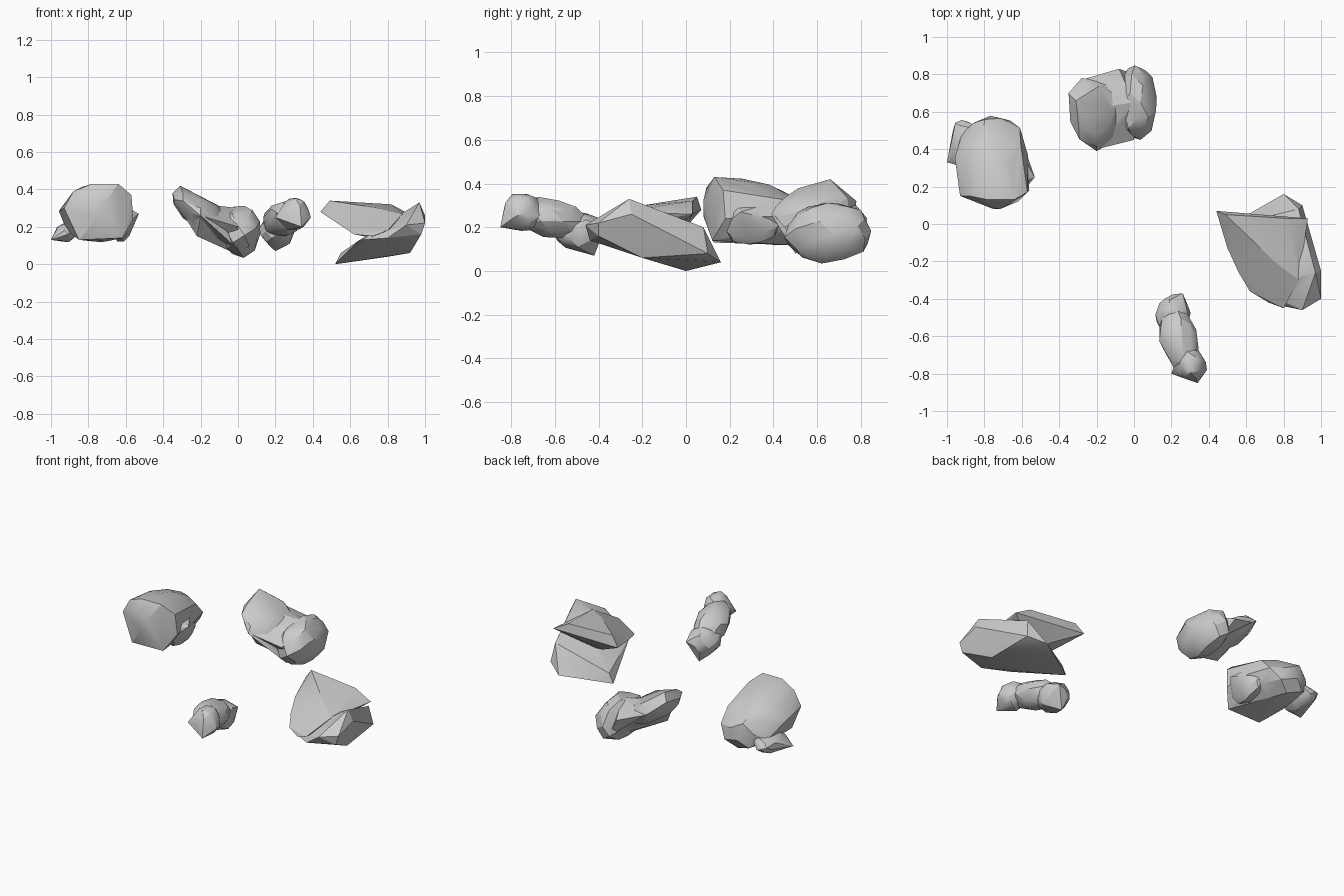
import bpy
import bmesh
import math
import random
from mathutils import Euler, Vector

cube = bpy.data.objects.get("Cube")
if cube:
    bpy.data.objects.remove(cube, do_unlink=True)

random.seed(4)
stone = bpy.data.materials.new("pale grey stone")
stone.use_nodes = True
colour = (0.6, 0.6, 0.6, 1)
stone.diffuse_color = colour
stone.node_tree.nodes["Principled BSDF"].inputs["Base Color"].default_value = colour


def pebble(centre, size, turn=(0, 0, 0), count=40):
    """Points spread evenly over a slightly uneven, turned ellipsoid."""
    rotation = Euler(turn).to_matrix()
    golden_angle = math.pi * (3 - math.sqrt(5))
    points = []
    for step in range(count):
        height = 1 - 2 * (step + 0.5) / count
        ring = math.sqrt(1 - height * height)
        around = step * golden_angle
        direction = Vector((ring * math.cos(around), ring * math.sin(around), height))
        reach = random.uniform(0.93, 1.08)
        offset = Vector(axis * length * reach for axis, length in zip(direction, size))
        points.append(Vector(centre) + rotation @ offset)
    return points


def chunk(name, points):
    """Faceted convex lump wrapped around its points."""
    bm = bmesh.new()
    for point in points:
        bm.verts.new(point)
    bmesh.ops.convex_hull(bm, input=bm.verts[:])
    spare = [vert for vert in bm.verts if not vert.link_faces]
    bmesh.ops.delete(bm, geom=spare, context="VERTS")
    bmesh.ops.recalc_face_normals(bm, faces=bm.faces[:])
    mesh = bpy.data.meshes.new(name)
    bm.to_mesh(mesh)
    bm.free()
    mesh.materials.append(stone)
    obj = bpy.data.objects.new(name, mesh)
    bpy.context.collection.objects.link(obj)
    return obj


def rock(name, *lumps):
    """Fuse convex lumps into one rock, smooth except at sharp creases."""
    body, *others = [chunk(name, lump) for lump in lumps]
    for other in others:
        union = body.modifiers.new("fuse", "BOOLEAN")
        union.operation = "UNION"
        union.solver = "EXACT"
        union.object = other
    bpy.context.view_layer.update()
    graph = bpy.context.evaluated_depsgraph_get()
    fused = bpy.data.meshes.new_from_object(body.evaluated_get(graph))
    body.modifiers.clear()
    body.data = fused
    for other in others:
        bpy.data.objects.remove(other, do_unlink=True)
    bpy.ops.object.select_all(action="DESELECT")
    body.select_set(True)
    bpy.context.view_layer.objects.active = body
    bpy.ops.object.shade_smooth_by_angle(angle=math.radians(25))


# Rounded rock: main block with a domed front, low side flap, side knob
main_block = pebble(centre=(-.76, .34, .27), size=(.19, .26, .14), turn=(-.3, 0, 0))
domed_front = [
    (-.78, .13, .43), (-.64, .13, .43), (-.88, .15, .39), (-.57, .17, .37),
    (-.93, .15, .3), (-.56, .18, .24), (-.75, .08, .25), (-.85, .13, .13), (-.62, .12, .14),
]
side_flap = pebble(centre=(-.92, .43, .17), size=(.06, .13, .05))
flap_tips = [(-1, .33, .13), (-.8, .5, .25)]
side_knob = pebble(centre=(-.62, .3, .22), size=(.06, .14, .1))
knob_tip = [(-.53, .25, .27)]
rock("rounded_rock", main_block + domed_front, side_flap + flap_tips, side_knob + knob_tip)

# Twin rock: round dome and tall leaning slab, joined by a shallow saddle
dome = pebble(centre=(.01, .65, .18), size=(.11, .2, .14))
slab = pebble(centre=(-.19, .6, .27), size=(.18, .18, .08), turn=(0, .6, 0))
slab_corners = [
    (-.35, .7, .38), (-.31, .66, .42), (-.28, .78, .32), (-.2, .39, .26), (0, .5, .08),
]
saddle = [
    (-.34, .6, .34), (-.2, .4, .26), (-.25, .78, .3), (-.08, .83, .24), (0, .45, .2),
    (-.22, .5, .15), (0, .6, .05), (0, .8, .1), (0, .65, .3),
]
rock("twin_rock", dome, slab + slab_corners, saddle)

# Large rock: broad upper plate over a wedge that climbs to a side ridge
upper_plate = [
    (.44, .07, .28), (.49, .05, .34), (.82, .03, .32), (.93, .03, .26),
    (.5, -.13, .24), (.56, -.26, .2), (.62, -.36, .16), (.72, -.42, .15),
    (.8, -.45, .18), (.75, -.2, .3), (.88, -.3, .27), (.6, 0, .2), (.72, -.1, .14),
]
ridged_wedge = [
    (.52, 0, 0), (.55, 0, .06), (.8, .16, .04), (.9, .1, .08), (.88, .08, .2),
    (.97, -.26, .33), (1, -.25, .26), (1, -.4, .22), (.9, -.46, .21), (.98, -.4, .16),
    (.92, -.2, .06), (.65, -.35, .13), (.8, -.44, .14),
]
rock("large_rock", upper_plate, ridged_wedge)

# Small rock: raised front end, thick middle, drooping back end
front_end = pebble(centre=(.3, -.75, .27), size=(.08, .09, .09))
front_tips = [(.2, -.8, .25), (.34, -.85, .2), (.39, -.78, .25)]
middle = pebble(centre=(.24, -.61, .24), size=(.1, .18, .09), turn=(-.25, 0, .25))
back_end = pebble(centre=(.21, -.49, .18), size=(.09, .11, .09))
back_tips = [(.26, -.37, .2), (.2, -.42, .07)]
rock("small_rock", front_end + front_tips, middle, back_end + back_tips)
